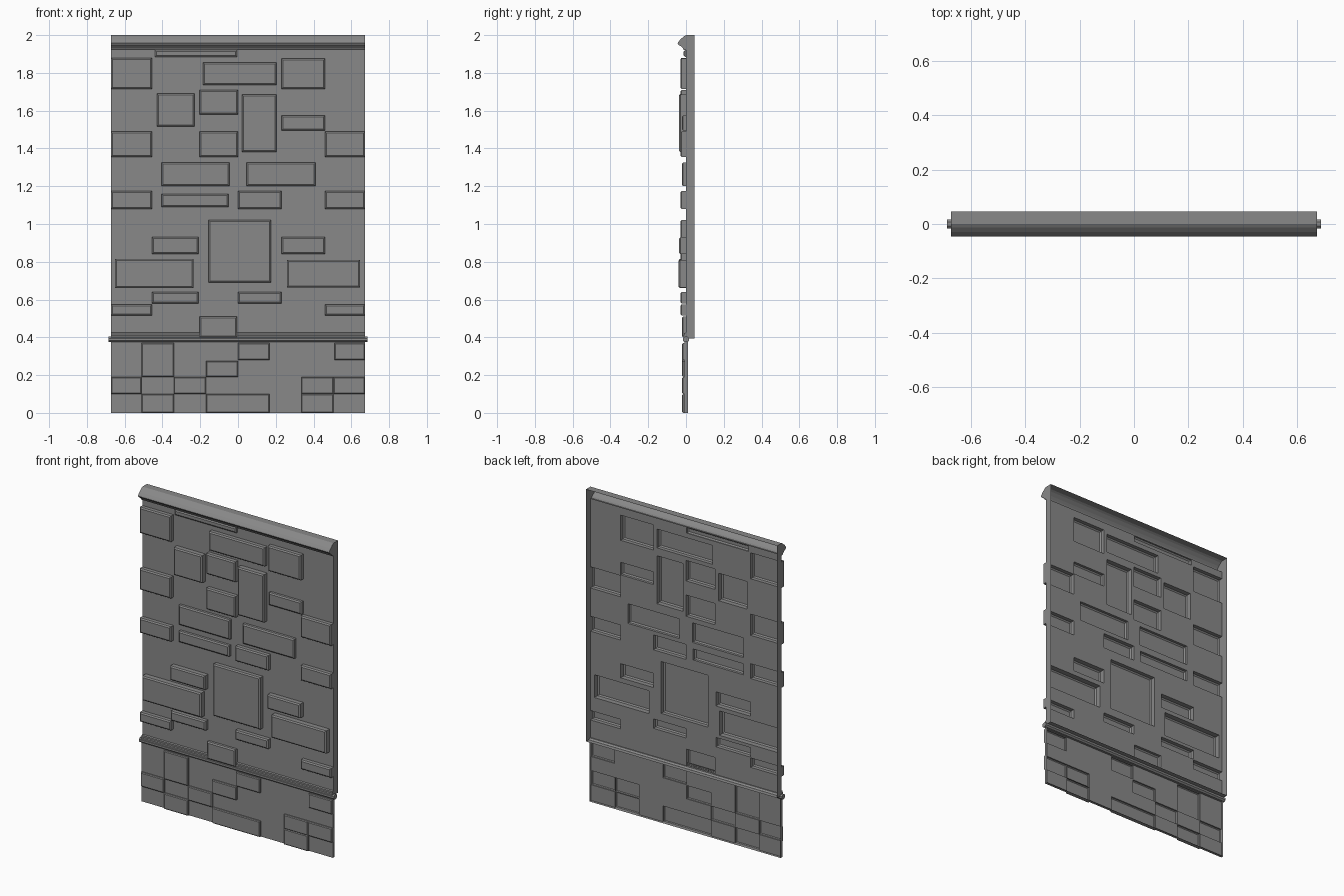
import bpy
import bmesh
from math import cos, sin, pi

if "Cube" in bpy.data.objects:
    bpy.data.objects.remove(bpy.data.objects["Cube"])

W = 0.673  # half width of the wall

stone = bpy.data.materials.new("stone_grey")
stone.use_nodes = True
colour = (0.25, 0.25, 0.25, 1)
stone.diffuse_color = colour
stone.node_tree.nodes["Principled BSDF"].inputs["Base Color"].default_value = colour


def finish(name, bm):
    """Turn a bmesh into a flat shaded stone object."""
    mesh = bpy.data.meshes.new(name)
    bm.to_mesh(mesh)
    bm.free()
    mesh.materials.append(stone)
    obj = bpy.data.objects.new(name, mesh)
    bpy.context.collection.objects.link(obj)
    return obj


def loop(bm, rect, y, inset=0.0):
    """Rectangle of vertices facing the front."""
    x0, x1, z0, z1 = rect
    x0, x1, z0, z1 = x0 + inset, x1 - inset, z0 + inset, z1 - inset
    return [bm.verts.new(p) for p in
            ((x0, y, z0), (x1, y, z0), (x1, y, z1), (x0, y, z1))]


def bridge(bm, back, front):
    """Join two vertex loops with side faces."""
    n = len(back)
    for i in range(n):
        j = (i + 1) % n
        bm.faces.new((back[i], back[j], front[j], front[i]))


def flat_sheet(name, rect, y, bricks):
    """Flat wall skin with openings left where the bricks stand out."""
    bm = bmesh.new()
    x0, x1, z0, z1 = rect
    cuts = sorted({z0, z1, *(z for b in bricks for z in b[2:])})
    for low, high in zip(cuts, cuts[1:]):
        mid = (low + high) / 2
        x = x0
        for b in sorted(b for b in bricks if b[2] < mid < b[3]):
            if b[0] - x > 0.001:
                bm.faces.new(loop(bm, (x, b[0], low, high), y))
            x = b[1]
        if x1 - x > 0.001:
            bm.faces.new(loop(bm, (x, x1, low, high), y))
    bmesh.ops.remove_doubles(bm, verts=bm.verts, dist=0.0001)
    finish(name, bm)


def hollow_bricks(name, y, depth, bricks, bevel):
    """Raised bricks with a bevelled front, open at the back."""
    bm = bmesh.new()
    for b in bricks:
        base = loop(bm, b, y)
        rim = loop(bm, b, y - depth + bevel * 0.8)
        face = loop(bm, b, y - depth, bevel)
        bridge(bm, base, rim)
        bridge(bm, rim, face)
        bm.faces.new(face)
    finish(name, bm)


def edge_frame(name, rect, back, front):
    """Thin return around the border of a wall skin."""
    bm = bmesh.new()
    bridge(bm, loop(bm, rect, back), loop(bm, rect, front))
    finish(name, bm)


def moulding(name, profile, half, closed=False):
    """Sweep a (y, z) profile along the wall and cap both ends."""
    bm = bmesh.new()
    left, right = ([bm.verts.new((x, y, z)) for y, z in profile]
                   for x in (-half, half))
    n = len(profile)
    for i in range(n if closed else n - 1):
        j = (i + 1) % n
        bm.faces.new((left[i], left[j], right[j], right[i]))
    bm.faces.new(left[::-1])
    bm.faces.new(right)
    finish(name, bm)


# Upper wall bricks as (x0, x1, z0, z1), grouped by how far they stand out
upper = {
    0.012: [(-.44, -.005, 1.885, 1.92)],
    0.022: [(-.405, -.045, 1.2, 1.325), (.045, .41, 1.2, 1.325),
            (-.205, -.005, .4, .51), (.23, .46, 1.495, 1.575),
            (-.405, -.05, 1.09, 1.16)],
    0.03: [(-W, -.455, 1.715, 1.88), (-.185, .205, 1.735, 1.855),
           (.23, .46, 1.715, 1.875), (-.205, 0, 1.58, 1.71),
           (-W, -.455, 1.355, 1.49), (.46, W, 1.355, 1.49),
           (-.205, 0, 1.355, 1.49), (-W, -.455, 1.08, 1.175),
           (0, .23, 1.08, 1.175), (.46, W, 1.08, 1.175),
           (-.155, .175, .69, 1.02), (-.455, -.21, .58, .64),
           (0, .23, .58, .64), (-W, -.455, .515, .575),
           (.46, W, .515, .575)],
    0.036: [(-.43, -.23, 1.515, 1.69), (.02, .205, 1.38, 1.685),
            (-.455, -.21, .84, .93), (.23, .46, .84, .93)],
    0.039: [(-.65, -.235, .66, .815), (.26, .645, .665, .81)],
}
names = ("sliver", "shallow", "medium", "deep", "deepest")
for label, (depth, bricks) in zip(names, upper.items()):
    hollow_bricks("upper_bricks_" + label, 0, depth, bricks, 0.008)
flat_sheet("upper_wall", (-W, W, .395, 1.925), 0,
           [b for group in upper.values() for b in group])
edge_frame("upper_wall_edge", (-W, W, .395, 2), .045, 0)

# Lower wall: five courses of shallow blocks
lower = [(-.51, -.34, .19, .37), (0, .167, .28, .37), (.51, W, .28, .37),
         (-.17, 0, .19, .275), (-W, -.51, .1, .19), (-.34, -.17, .1, .19),
         (.335, .505, .1, .19), (.505, W, .1, .19), (-.51, -.34, 0, .1),
         (-.17, .167, 0, .1), (.335, .505, 0, .1)]
hollow_bricks("lower_blocks", -.007, .013, lower, 0.005)
flat_sheet("lower_wall", (-W, W, 0, .395), -.007, lower)
edge_frame("lower_wall_edge", (-W, W, 0, .395), .01, -.007)

# Top cornice
moulding("cornice", [(0, 2), (-.012, 1.993), (-.03, 1.977), (-.04, 1.965),
                     (-.045, 1.957), (-.04, 1.948), (-.028, 1.942),
                     (-.018, 1.932), (-.012, 1.922), (0, 1.92)], W)

# Ledge strip and the rod below it
moulding("ledge_strip", [(0, .425), (-.01, .422), (-.01, .412),
                         (-.015, .408), (-.015, .398), (0, .398)], W)
rod = [(.018 * cos(a), .389 + .016 * sin(a))
       for a in (pi * (2 * k + 1) / 8 for k in range(8))]
moulding("ledge_rod", rod, .686, closed=True)
